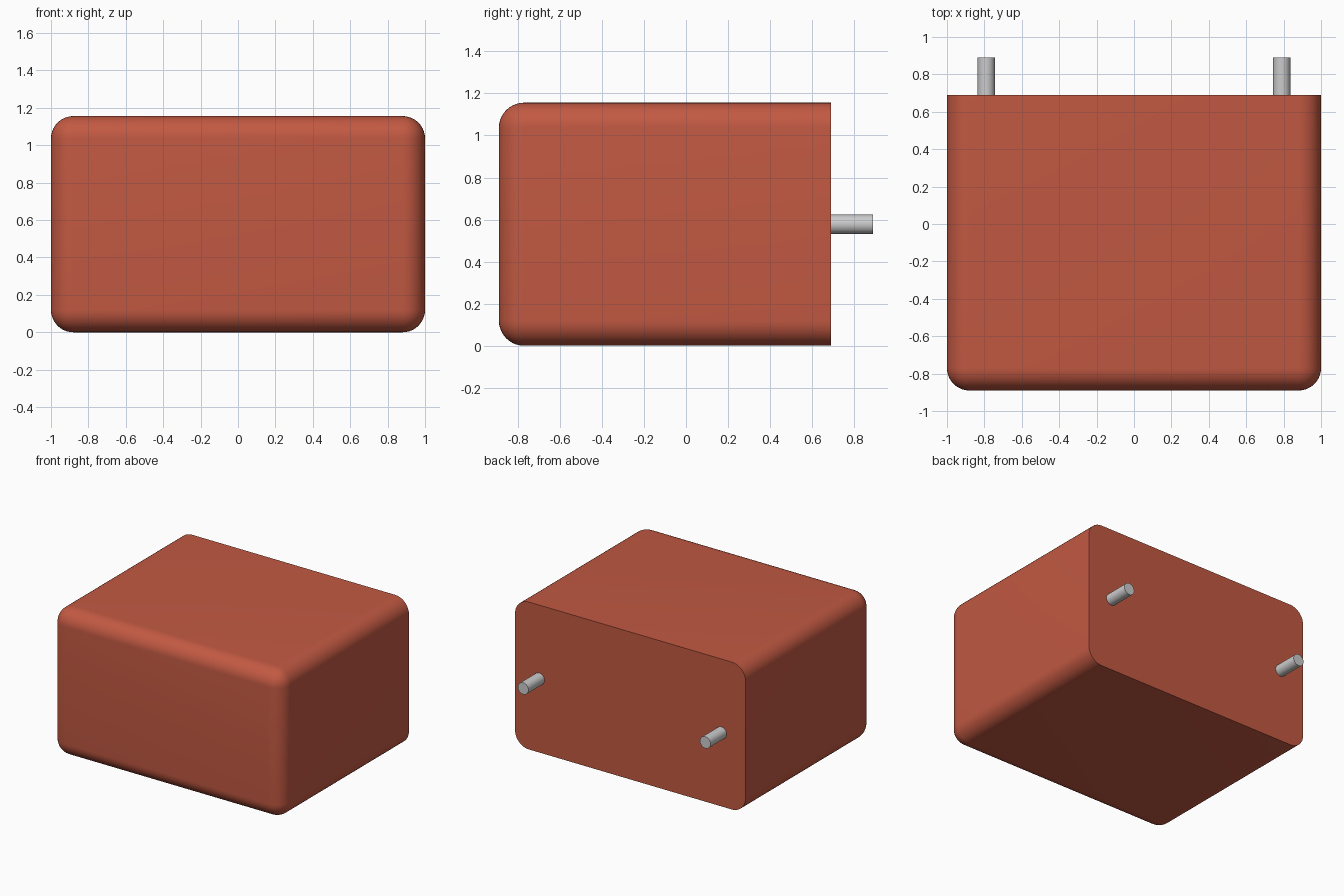
import bpy, bmesh, math
from mathutils import Matrix

if "Cube" in bpy.data.objects:
    bpy.data.objects.remove(bpy.data.objects["Cube"])

BACK, FRONT, TOP, RADIUS = 0.69, -0.89, 1.156, 0.12
PIN_END = 0.89


def finish(bm, name, color=None):
    mesh = bpy.data.meshes.new(name)
    bmesh.ops.recalc_face_normals(bm, faces=bm.faces)
    bm.to_mesh(mesh)
    bm.free()
    obj = bpy.data.objects.new(name, mesh)
    bpy.context.collection.objects.link(obj)
    if color:
        mat = bpy.data.materials.new(name + "_red")
        mat.diffuse_color = color
        mat.use_nodes = True
        mat.node_tree.nodes["Principled BSDF"].inputs["Base Color"].default_value = mat.diffuse_color
        mesh.materials.append(mat)
    bpy.ops.object.select_all(action='DESELECT')
    obj.select_set(True)
    bpy.context.view_layer.objects.active = obj
    bpy.ops.object.shade_smooth_by_angle(angle=math.radians(30))
    return obj


# Rounded block: every edge is rounded except the rim of the flat back
bm = bmesh.new()
bmesh.ops.create_cube(bm, size=1, matrix=Matrix.Translation(
    (0, (BACK + FRONT) / 2, TOP / 2)) @ Matrix.Diagonal((2, BACK - FRONT, TOP, 1)))
edges = [e for e in bm.edges if any(v.co.y < 0 for v in e.verts)]
bmesh.ops.bevel(bm, geom=edges, offset=RADIUS, offset_type='OFFSET',
                segments=10, profile=0.5, affect='EDGES')
finish(bm, "block_body", (0.54, 0.10, 0.055, 1))

# Two round mounting pins on the back, slightly sunk into the block
for side, name in ((-1, "left_pin"), (1, "right_pin")):
    bm = bmesh.new()
    start = BACK - 0.01
    bmesh.ops.create_cone(
        bm, cap_ends=True, segments=32, radius1=0.046, radius2=0.046,
        depth=PIN_END - start,
        matrix=Matrix.Translation((side * 0.79, (start + PIN_END) / 2, TOP / 2))
        @ Matrix.Rotation(math.pi / 2, 4, 'X'))
    finish(bm, name)
